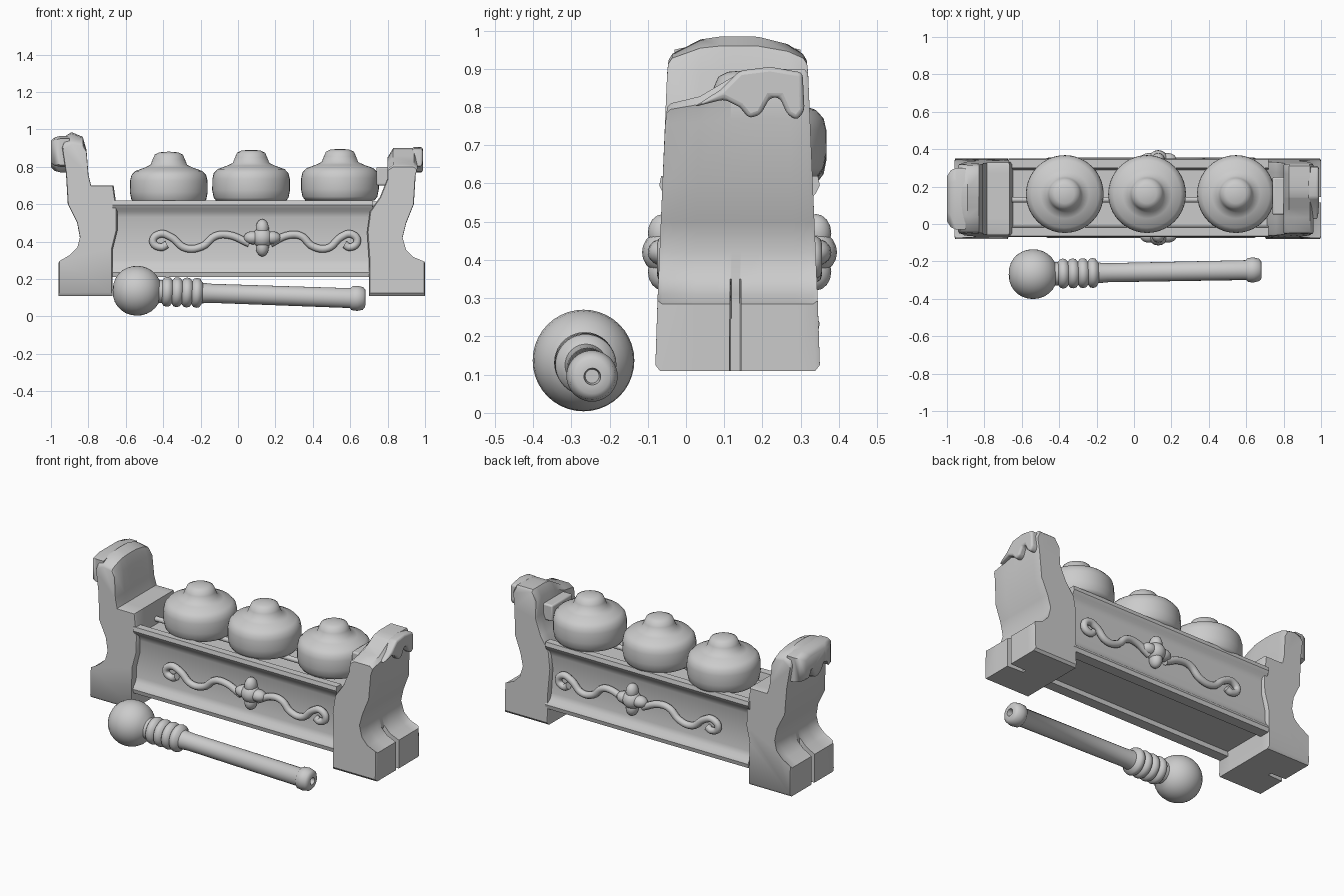
import bpy, bmesh, math
from mathutils import Matrix, Vector

cube = bpy.data.objects.get("Cube")
if cube:
    bpy.data.objects.remove(cube, do_unlink=True)

MID = 0.135  # depth centre of the stand


def finish(name, bm, angle=40, bevel=0):
    bmesh.ops.recalc_face_normals(bm, faces=bm.faces)
    mesh = bpy.data.meshes.new(name)
    bm.to_mesh(mesh)
    bm.free()
    obj = bpy.data.objects.new(name, mesh)
    bpy.context.collection.objects.link(obj)
    bpy.ops.object.select_all(action='DESELECT')
    obj.select_set(True)
    bpy.context.view_layer.objects.active = obj
    bpy.ops.object.shade_smooth_by_angle(angle=math.radians(angle))
    if bevel:
        mod = obj.modifiers.new("Soft edges", 'BEVEL')
        mod.width, mod.segments = bevel, 3
        mod.limit_method = 'ANGLE'
    return obj


def loft(name, rings, angle=40, bevel=0):
    """Skin a row of closed rings and cap both ends."""
    bm = bmesh.new()
    rows = [[bm.verts.new(p) for p in ring] for ring in rings]
    n = len(rows[0])
    for a, b in zip(rows, rows[1:]):
        for i in range(n):
            j = (i + 1) % n
            bm.faces.new((a[i], a[j], b[j], b[i]))
    bm.faces.new(rows[0])
    bm.faces.new(rows[-1][::-1])
    return finish(name, bm, angle, bevel)


def lathe(name, profile, matrix, angle=50):
    bm = bmesh.new()
    verts = [bm.verts.new((r, 0, h)) for r, h in profile]
    edges = [bm.edges.new(pair) for pair in zip(verts, verts[1:])]
    bmesh.ops.spin(bm, geom=verts + edges, axis=(0, 0, 1), cent=(0, 0, 0),
                   angle=math.tau, steps=40)
    bmesh.ops.remove_doubles(bm, verts=bm.verts, dist=0.0005)
    bmesh.ops.transform(bm, matrix=matrix, verts=bm.verts)
    return finish(name, bm, angle)


def box(name, low, high, bevel=0.01):
    (x0, y0, z0), (x1, y1, z1) = low, high
    ring = [(y0, z0), (y1, z0), (y1, z1), (y0, z1)]
    return loft(name, [[(x, y, z) for y, z in ring] for x in (x0, x1)], bevel=bevel)


# Carved end posts, with a split foot on the outer side
STATIONS = [-0.08, -0.068, 0.02, 0.08, 0.114, 0.118, 0.14, 0.144,
            0.2, 0.29, 0.338, 0.35]


def end_post(name, outline, roof):
    cx = sum(p[0] for p in outline) / len(outline)
    cz = sum(p[1] for p in outline) / len(outline)
    rings = []
    for i, y in enumerate(STATIONS):
        shrink = 0.965 if i in (0, len(STATIONS) - 1) else 1
        ring = []
        for x, z in outline:
            if i in (5, 6) and z < 0.34:
                x = max(-0.86, min(0.89, x))
            taper = 1 - 0.19 * max(0, z - 0.15)
            ring.append((cx + (x - cx) * shrink, MID + (y - MID) * taper,
                         cz + (roof(y, z) - cz) * shrink))
        rings.append(ring)
    return loft(name, rings)


def right_roof(y, z):
    low = max(0, z - 0.75)
    return z - low + low * (0.45 + 0.75 * y if y < 0 else min(1, 0.45 + 3.4 * y))


def left_roof(y, z):
    return z - 0.6 * max(0, z - 0.9) * min(1, abs(y - MID) / 0.21) ** 3


end_post("right_end_post", [
    (-0.96, 0.11), (-0.96, 0.285), (-0.90, 0.32), (-0.86, 0.36), (-0.845, 0.42),
    (-0.86, 0.50), (-0.91, 0.60), (-0.92, 0.77), (-0.94, 0.90), (-0.93, 0.96),
    (-0.89, 0.985), (-0.83, 0.96), (-0.81, 0.89), (-0.80, 0.76), (-0.785, 0.70),
    (-0.665, 0.70), (-0.645, 0.56), (-0.645, 0.46), (-0.67, 0.36), (-0.67, 0.11)],
    left_roof)
end_post("left_end_post", [
    (1.0, 0.11), (1.0, 0.285), (0.94, 0.31), (0.90, 0.35), (0.88, 0.42),
    (0.90, 0.50), (0.94, 0.60), (0.95, 0.77), (0.96, 0.86), (0.94, 0.90),
    (0.83, 0.90), (0.80, 0.85), (0.80, 0.74), (0.76, 0.64), (0.705, 0.56),
    (0.69, 0.45), (0.70, 0.30), (0.70, 0.11)], right_roof)

# Rolled caps with a dripping lower edge
DRIP = [(0.02, 0.80), (0.09, 0.845), (0.14, 0.895), (0.22, 0.905), (0.305, 0.89),
        (0.31, 0.79), (0.29, 0.765), (0.265, 0.78), (0.245, 0.825), (0.22, 0.825),
        (0.195, 0.78), (0.165, 0.77), (0.14, 0.80), (0.10, 0.82)]
loft("left_drip_cap", [[(x, y, z) for y, z in DRIP] for x in (0.93, 0.988)], bevel=0.012)
ROLL = [(-0.03, 0.81), (-0.03, 0.95), (0.04, 0.965), (0.23, 0.965), (0.30, 0.95),
        (0.30, 0.80), (0.26, 0.79), (0.23, 0.85), (0.20, 0.85), (0.17, 0.79),
        (0.13, 0.77), (0.09, 0.80), (0.06, 0.85), (0.02, 0.84), (0.0, 0.80)]
loft("right_drip_cap", [[(x, MID + (y - MID) * k, 0.87 + (z - 0.87) * k)
                         for y, z in ROLL]
                        for x, k in ((-0.90, 1), (-0.95, 1), (-0.98, 0.92), (-1.0, 0.72))],
     angle=60)
box("left_inner_bracket", (0.74, 0.05, 0.70), (0.83, 0.25, 0.80))

# Trough: core, moulded side boards and the cord under the gongs
box("trough_core", (-0.67, -0.03, 0.24), (0.72, 0.30, 0.57), 0)
BOARD = [(0.14, 0.21), (0.205, 0.21), (0.21, 0.235), (0.20, 0.255), (0.185, 0.27),
         (0.175, 0.30), (0.175, 0.53), (0.185, 0.56), (0.20, 0.575), (0.21, 0.595),
         (0.205, 0.62), (0.16, 0.62), (0.15, 0.57)]
for side, label in ((-1, "front"), (1, "back")):
    loft(label + "_board", [[(x, 0.14 + side * d, z) for d, z in BOARD]
                            for x in (-0.67, 0.72)], angle=30)
along_x = Matrix.Rotation(math.pi / 2, 4, 'Y')
lathe("gong_cord", [(0, -0.66), (0.015, -0.66), (0.015, 0.74), (0, 0.74)],
      Matrix.Translation((0, 0.13, 0.60)) @ along_x)

# Carved vine and flower on both boards
VINE = [(0.06, 0.39), (0.17, 0.435), (0.24, 0.43), (0.31, 0.375), (0.40, 0.365),
        (0.48, 0.425), (0.54, 0.44), (0.575, 0.40), (0.53, 0.37), (0.50, 0.385)]
for side, label in ((-1, "front"), (1, "back")):
    for hand, name in ((-1, "right"), (1, "left")):
        curve = bpy.data.curves.new(f"{label}_{name}_vine", 'CURVE')
        curve.dimensions, curve.bevel_depth = '3D', 0.021
        curve.bevel_resolution, curve.resolution_u = 3, 6
        curve.use_fill_caps = True
        spline = curve.splines.new('BEZIER')
        spline.bezier_points.add(len(VINE) - 1)
        for point, (d, z) in zip(spline.bezier_points, VINE):
            point.co = (0.12 + hand * d * (0.9 if hand > 0 else 1), 0.14 + side * 0.195, z)
            point.handle_left_type = point.handle_right_type = 'AUTO'
        vine = bpy.data.objects.new(curve.name, curve)
        bpy.context.collection.objects.link(vine)
    bm = bmesh.new()
    centre = Matrix.Translation((0.13, 0.14 + side * 0.20, 0.42))
    for k in range(4):
        petal = (centre @ Matrix.Rotation(k * math.pi / 2, 4, 'Y')
                 @ Matrix.Translation((0.05, 0, 0)) @ Matrix.Diagonal((0.05, 0.04, 0.035, 1)))
        bmesh.ops.create_uvsphere(bm, u_segments=16, v_segments=10, radius=1, matrix=petal)
    bmesh.ops.create_uvsphere(bm, u_segments=16, v_segments=10, radius=0.055, matrix=centre)
    finish(label + "_flower", bm, 60)

# Three bossed gongs
GONG = [(0, 0), (0.185, 0), (0.20, 0.02), (0.208, 0.06), (0.207, 0.12), (0.20, 0.15),
        (0.18, 0.172), (0.13, 0.19), (0.098, 0.205), (0.086, 0.235), (0.075, 0.26),
        (0.05, 0.272), (0, 0.276)]
for name, x, z in (("right", -0.37, 0.605), ("middle", 0.07, 0.615), ("left", 0.545, 0.62)):
    lathe(name + "_gong", GONG, Matrix.Translation((x, 0.16, z)), 60)

# Mallet: round head, ringed collar, handle and hollow-tipped knob
mallet = []
for k in range(13):
    t = math.pi * k / 14
    mallet.append((0.133 * math.sin(t) ** 0.9, -0.13 * math.cos(t)))
for k in range(4):
    h = 0.135 + k * 0.053
    mallet += [(0.062, h), (0.076, h + 0.01), (0.08, h + 0.026), (0.076, h + 0.042)]
mallet += [(0.055, 0.35), (0.051, 0.40), (0.053, 1.14), (0.064, 1.15), (0.067, 1.18),
           (0.06, 1.21), (0.045, 1.222), (0.022, 1.222), (0.018, 1.19), (0, 1.19)]
head, tip = Vector((-0.54, -0.268, 0.137)), Vector((0.68, -0.245, 0.095))
turn = (tip - head).to_track_quat('Z', 'Y').to_matrix().to_4x4()
lathe("mallet", mallet, Matrix.Translation(head) @ turn)
